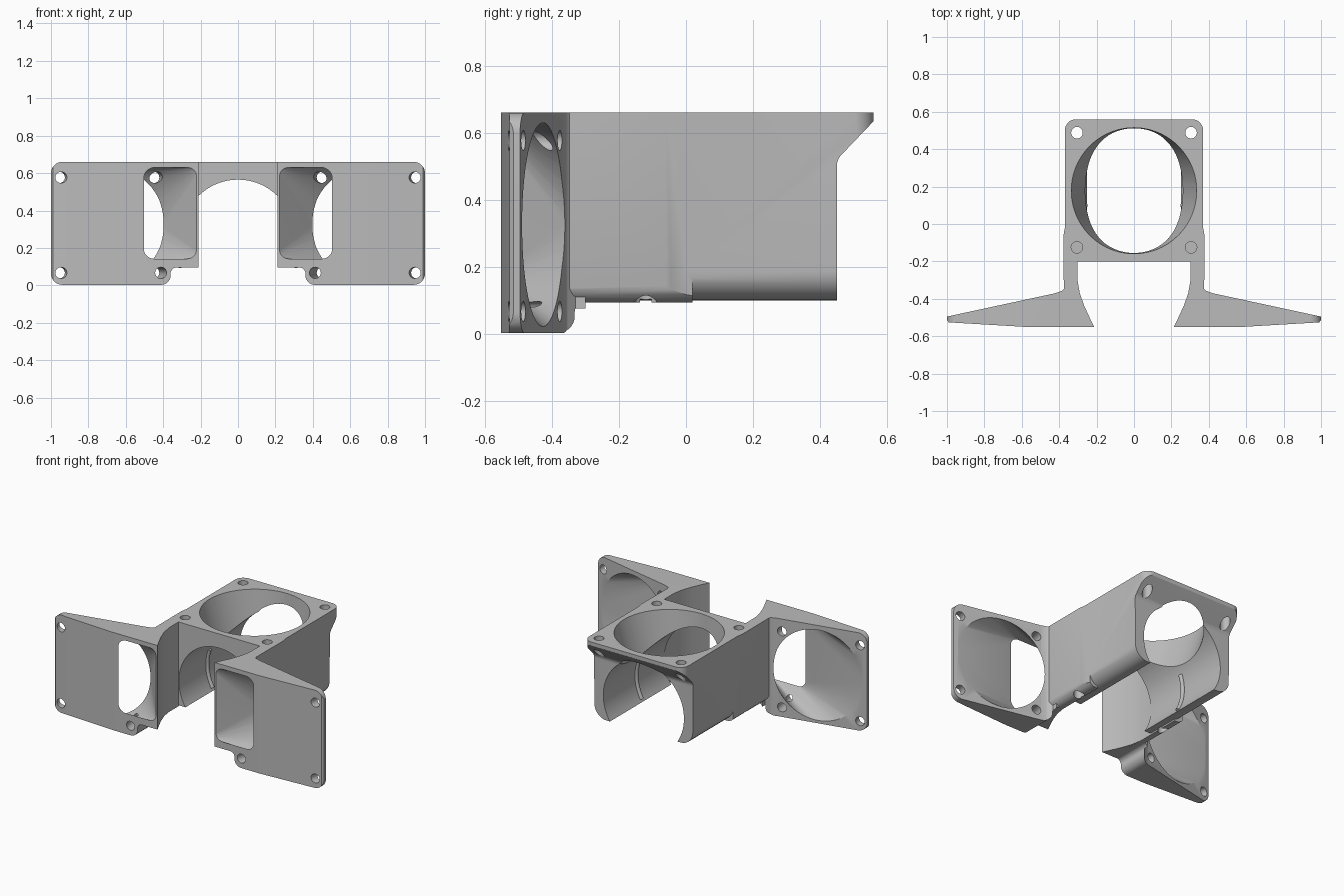
import bpy, bmesh, math
from mathutils import Vector

cube = bpy.data.objects.get("Cube")
if cube:
    bpy.data.objects.remove(cube, do_unlink=True)

grey = bpy.data.materials.new("matte_grey")
grey.use_nodes = True
grey.diffuse_color = (0.5, 0.5, 0.5, 1)
grey.node_tree.nodes["Principled BSDF"].inputs["Base Color"].default_value = (0.5, 0.5, 0.5, 1)


def make_object(name, bm):
    bmesh.ops.recalc_face_normals(bm, faces=bm.faces)
    mesh = bpy.data.meshes.new(name)
    bm.to_mesh(mesh)
    bm.free()
    mesh.materials.append(grey)
    obj = bpy.data.objects.new(name, mesh)
    bpy.context.collection.objects.link(obj)
    return obj


def rounded(points, steps=7):
    """Round each corner that carries a radius as its third value."""
    out = []
    for i, p in enumerate(points):
        c = Vector(p[:2])
        if len(p) < 3:
            out.append(c)
            continue
        a = Vector(points[i - 1][:2]) - c
        b = Vector(points[(i + 1) % len(points)][:2]) - c
        half = a.angle(b) / 2
        middle = c + (a.normalized() + b.normalized()).normalized() * p[2] / math.sin(half)
        reach = p[2] / math.tan(half)
        u = c + a.normalized() * reach - middle
        v = c + b.normalized() * reach - middle
        for k in range(steps + 1):
            d = u.lerp(v, k / steps)
            out.append(middle + d.normalized() * p[2])
    return out


def prism(name, points, axis, lo, hi):
    """Extrude a 2D outline along x, y or z."""
    place = {"x": lambda p, h: (h, p[0], p[1]),
             "y": lambda p, h: (p[0], h, p[1]),
             "z": lambda p, h: (p[0], p[1], h)}[axis]
    return loft(name, [place(p, lo) for p in points], [place(p, hi) for p in points])


def loft(name, ring_a, ring_b):
    bm = bmesh.new()
    a = [bm.verts.new(p) for p in ring_a]
    b = [bm.verts.new(p) for p in ring_b]
    bm.faces.new(a)
    bm.faces.new(b)
    for i in range(len(a)):
        bm.faces.new((a[i - 1], a[i], b[i], b[i - 1]))
    return make_object(name, bm)


def hull(name, points):
    bm = bmesh.new()
    for p in points:
        bm.verts.new(p)
    res = bmesh.ops.convex_hull(bm, input=bm.verts)
    junk = {g for g in res["geom_interior"] + res["geom_unused"]
            if isinstance(g, bmesh.types.BMVert) and g.is_valid}
    bmesh.ops.delete(bm, geom=list(junk), context="VERTS")
    return make_object(name, bm)


def ellipse(centre, u, v, n=64):
    return [Vector(centre) + Vector(u) * math.cos(t) + Vector(v) * math.sin(t)
            for t in (2 * math.pi * i / n for i in range(n))]


def rod(name, start, end, radius):
    start, end = Vector(start), Vector(end)
    d = (end - start).normalized()
    u = d.orthogonal().normalized() * radius
    v = d.cross(u)
    return loft(name, ellipse(start, u, v, 24), ellipse(end, u, v, 24))


def combine(target, other, operation):
    mod = target.modifiers.new("join", "BOOLEAN")
    mod.operation = operation
    mod.solver = "EXACT"
    mod.object = other
    bpy.context.view_layer.objects.active = target
    bpy.ops.object.modifier_apply(modifier=mod.name)
    bpy.data.objects.remove(other, do_unlink=True)


def flip(points, s):
    return [(p[0] * s, *p[1:]) for p in points]


# Centre block: side outline trimmed by front and top outlines
body = prism("duct_bracket", rounded([(-.2, .1), (.45, .1), (.45, .52, .05), (.56, .635, .01),
                                      (.56, .66), (-.2, .66)]), "x", -.5, .5)
combine(body, prism("front_trim", rounded([(.37, .7), (.365, .1, .09), (-.365, .1, .09), (-.37, .7)]),
                    "y", -.5, .7), "INTERSECT")
combine(body, prism("top_trim", rounded([(.4, -.3), (.4, .1), (.37, .1), (.37, .56, .06),
                                         (-.37, .56, .06), (-.37, .1), (-.4, .1), (-.4, -.3)]),
                    "z", 0, .8), "INTERSECT")

# Side arms and fan wings
for s in (1, -1):
    arm = prism("arm", flip([(.302, -.4), (.375, -.4), (.377, -.06), (.362, .02), (.302, .02)], s),
                "z", .05, .66)
    combine(arm, prism("arm_trim", rounded(flip([(.25, .7), (.38, .7), (.378, .094, .06), (.25, .094)], s)),
                       "y", -.6, .2), "INTERSECT")
    wing = prism("wing", flip([(.212, -.552), (.55, -.552), (.99, -.526), (1, -.515), (1, -.495),
                               (.42, -.37), (.385, -.357), (.358, -.33), (.358, -.3), (.302, -.3),
                               (.29, -.37), (.265, -.44), (.235, -.505)], s), "z", -.1, .8)
    combine(wing, prism("wing_trim", rounded(flip([(.2, .66), (1, .66, .06), (1, .003, .06), (.36, .003, .05),
                                                   (.36, .095, .03), (.2, .095)], s)),
                        "y", -.7, 0), "INTERSECT")
    combine(body, arm, "UNION")
    combine(body, wing, "UNION")

# Lengthwise tunnel and round top opening narrowing into it
combine(body, prism("tunnel", ellipse((0, .265), (.3, 0), (0, .3), 96), "y", -.29, .7), "DIFFERENCE")
combine(body, loft("top_opening", ellipse((0, .178, .665), (.337, 0, 0), (0, .337, 0), 96),
                   ellipse((0, .178, .36), (.245, 0, 0), (0, .325, 0), 96)), "DIFFERENCE")

normal = Vector((.2108, .9775, 0))
along = Vector((.9775, -.2108, 0))
for s in (1, -1):
    # Scoop from the round rear mouth to the upright front slot
    mouth = Vector((.69, -.428, .325)) + normal * .004
    slot = rounded([(.22, .145, .04), (.48, .145, .04), (.48, .63, .04), (.22, .63, .04)])
    points = ellipse(mouth, along * .3, (0, 0, .305), 72) + [Vector((p.x, -.555, p.y)) for p in slot]
    combine(body, hull("scoop", flip(points, s)), "DIFFERENCE")
    # Screw holes square to the wing
    for x in (.45, .955):
        for z in (.067, .577):
            c = Vector((x, -.37 - (x - .42) * .2155, z))
            ends = flip([c + normal * .03, c - normal * .25], s)
            combine(body, rod("wing_screw", *ends, .03), "DIFFERENCE")
    # Screw holes through the top flange and below the arms
    for y in (-.125, .488):
        combine(body, rod("top_screw", (.305 * s, y, .7), (.305 * s, y, .5), .031), "DIFFERENCE")
    combine(body, rod("lower_screw", (.33 * s, -.12, .05), (.33 * s, -.12, .15), .033), "DIFFERENCE")

bpy.ops.object.select_all(action="DESELECT")
body.select_set(True)
bpy.context.view_layer.objects.active = body
bpy.ops.object.shade_smooth_by_angle(angle=math.radians(30))

# Slim curved ribs on the tunnel walls
for side, s in (("left", 1), ("right", -1)):
    curve = bpy.data.curves.new(side + "_rib", "CURVE")
    curve.dimensions = "3D"
    curve.bevel_depth = .014
    curve.use_fill_caps = True
    spline = curve.splines.new("POLY")
    spline.points.add(10)
    for i, p in enumerate(spline.points):
        t = math.radians(-30 + 5 * i)
        p.co = (s * .3 * math.cos(t), .1, .265 + .3 * math.sin(t), 1)
    curve.materials.append(grey)
    bpy.context.collection.objects.link(bpy.data.objects.new(side + "_rib", curve))
